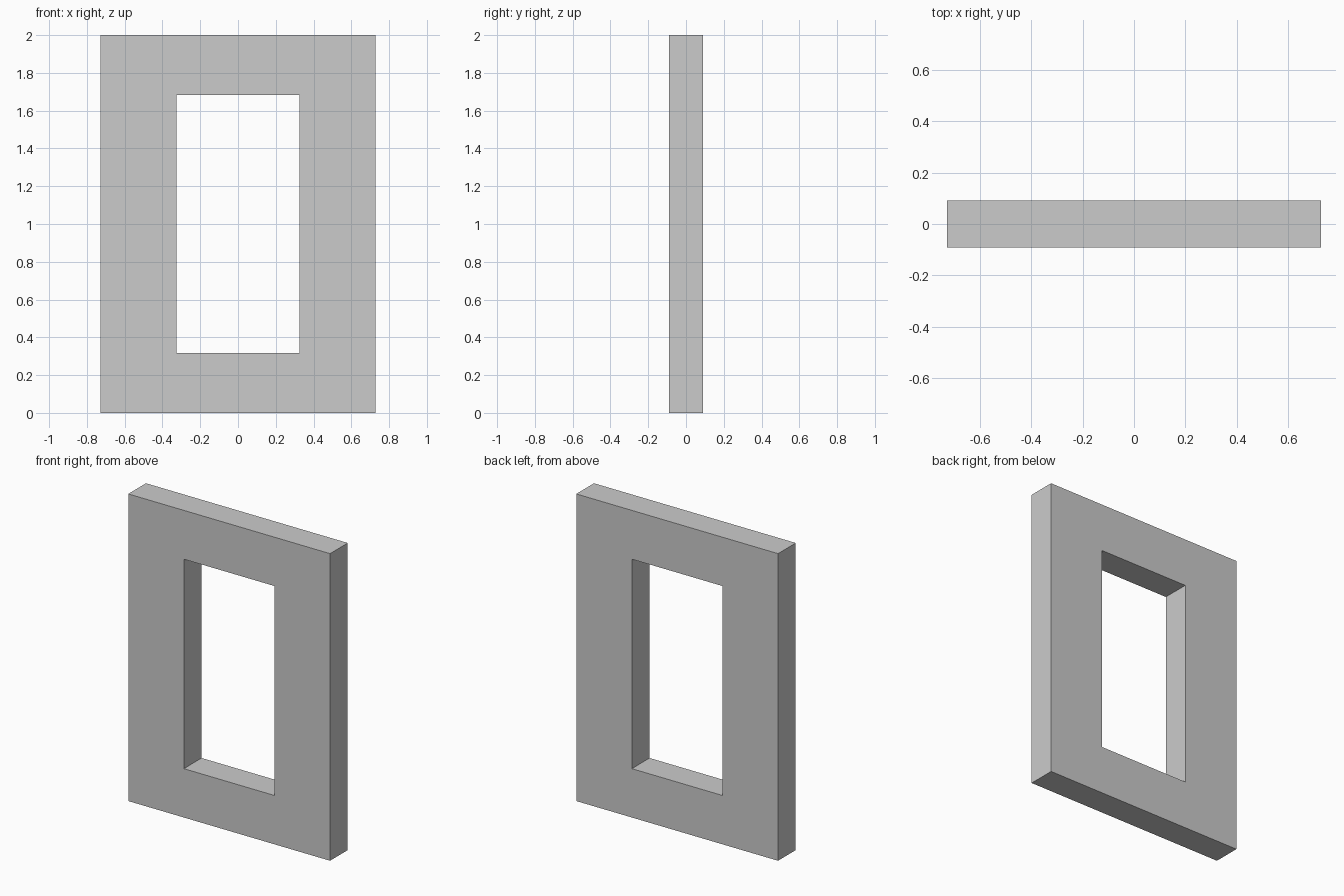
import bpy
import bmesh

if "Cube" in bpy.data.objects:
    bpy.data.objects.remove(bpy.data.objects["Cube"])

HALF_W, HEIGHT, DEPTH = 0.727, 2.0, 0.182
HOLE_HALF_W, HOLE_Z0, HOLE_Z1 = 0.326, 0.318, 1.682


def rect(bm, half_w, z0, z1, y):
    """Four corner vertices of an upright rectangle."""
    return [bm.verts.new((x, y, z)) for x, z in
            ((-half_w, z0), (half_w, z0), (half_w, z1), (-half_w, z1))]


# Front face of the frame: a mitred ring around the opening
bm = bmesh.new()
outer = rect(bm, HALF_W, 0, HEIGHT, -DEPTH / 2)
inner = rect(bm, HOLE_HALF_W, HOLE_Z0, HOLE_Z1, -DEPTH / 2)
for i in range(4):
    j = (i + 1) % 4
    bm.faces.new((outer[i], outer[j], inner[j], inner[i]))

# Thickness: extrude the ring backwards, keeping the front face
ring = bm.faces[:]
result = bmesh.ops.extrude_face_region(bm, geom=ring, use_keep_orig=True)
back = [g for g in result["geom"] if isinstance(g, bmesh.types.BMVert)]
bmesh.ops.translate(bm, verts=back, vec=(0, DEPTH, 0))
bmesh.ops.recalc_face_normals(bm, faces=bm.faces[:])

mesh = bpy.data.meshes.new("window_frame")
bm.to_mesh(mesh)
bm.free()
frame = bpy.data.objects.new("window_frame", mesh)
bpy.context.collection.objects.link(frame)
